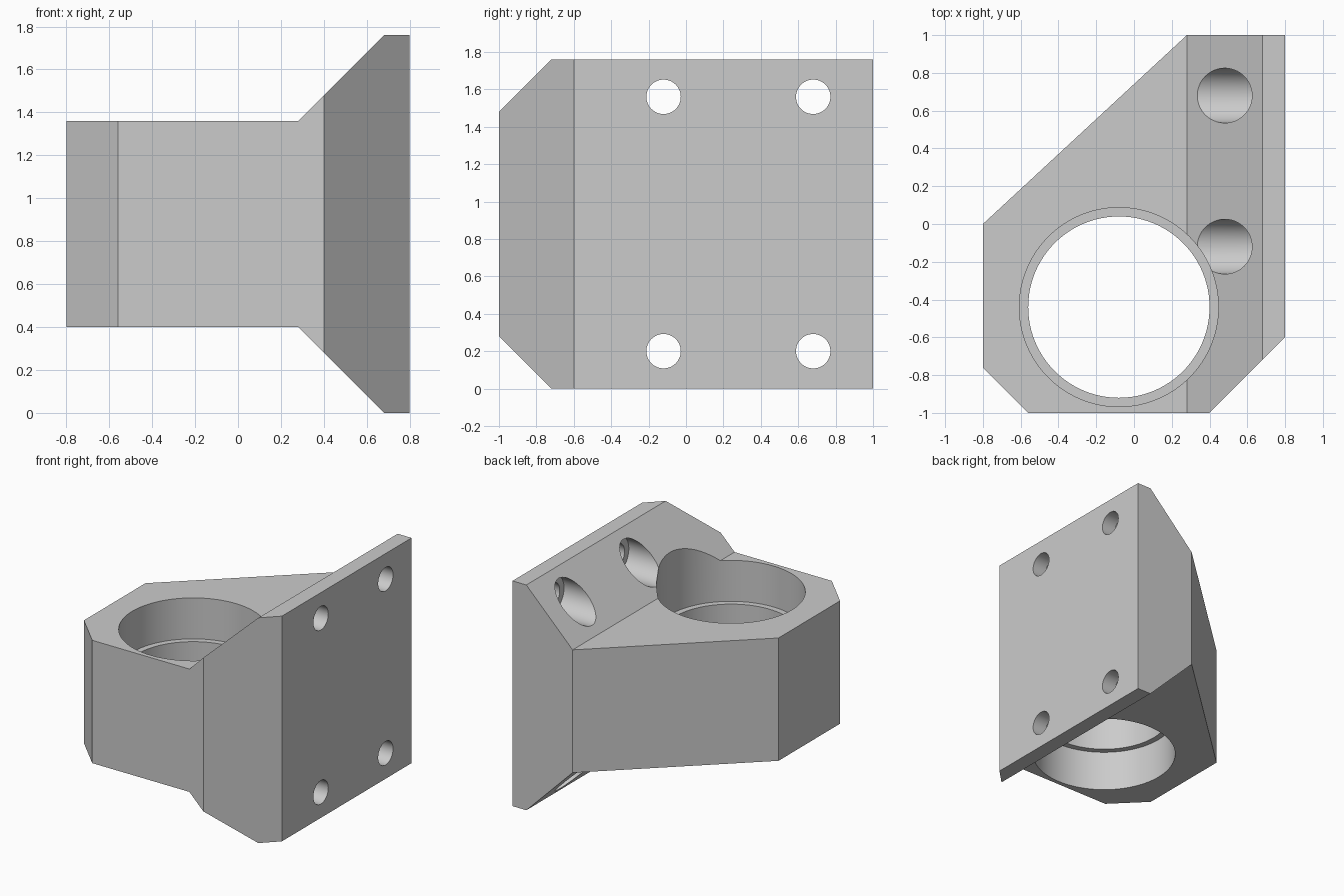
import bpy
import bmesh
from math import radians
from mathutils import Matrix, Vector

cube = bpy.data.objects.get("Cube")
if cube:
    bpy.data.objects.remove(cube, do_unlink=True)

grey = bpy.data.materials.new("plain grey")
grey.use_nodes = True
grey.diffuse_color = (0.6, 0.6, 0.6, 1)
grey.node_tree.nodes["Principled BSDF"].inputs["Base Color"].default_value = (0.6, 0.6, 0.6, 1)


def add_object(name, bm):
    bmesh.ops.recalc_face_normals(bm, faces=bm.faces)
    mesh = bpy.data.meshes.new(name)
    bm.to_mesh(mesh)
    bm.free()
    mesh.materials.append(grey)
    obj = bpy.data.objects.new(name, mesh)
    bpy.context.collection.objects.link(obj)
    return obj


def prism(name, points, offset):
    """Extrude a closed outline along an offset."""
    bm = bmesh.new()
    face = bm.faces.new([bm.verts.new(p) for p in points])
    result = bmesh.ops.extrude_face_region(bm, geom=[face])
    verts = [v for v in result["geom"] if isinstance(v, bmesh.types.BMVert)]
    bmesh.ops.translate(bm, verts=verts, vec=offset)
    return add_object(name, bm)


def cylinder(name, start, end, radius, segments):
    """Solid cylinder between two points."""
    a, b = Vector(start), Vector(end)
    turn = (b - a).to_track_quat("Z", "Y").to_matrix().to_4x4()
    bm = bmesh.new()
    bmesh.ops.create_cone(bm, cap_ends=True, segments=segments, radius1=radius,
                          radius2=radius, depth=(b - a).length,
                          matrix=Matrix.Translation((a + b) / 2) @ turn)
    return add_object(name, bm)


def combine(target, tool, operation):
    mod = target.modifiers.new("cut", "BOOLEAN")
    mod.operation, mod.object, mod.solver = operation, tool, "EXACT"
    bpy.context.view_layer.objects.active = target
    bpy.ops.object.modifier_apply(modifier=mod.name)
    bpy.data.objects.remove(tool, do_unlink=True)


# Bracket body: plan outline crossed with the flared side profile
plan = [(-0.8, 0), (-0.8, -0.76), (-0.56, -1), (0.4, -1),
        (0.8, -0.6), (0.8, 1), (0.28, 1)]
body = prism("mounting_bracket", [(x, y, -0.1) for x, y in plan], (0, 0, 2))
flare = [(-0.9, 0.4), (0.28, 0.4), (0.68, 0), (0.9, 0),
         (0.9, 1.76), (0.68, 1.76), (0.28, 1.36), (-0.9, 1.36)]
profile = prism("flare_profile", [(x, -1.1, z) for x, z in flare], (0, 2.2, 0))
combine(body, profile, "INTERSECT")

# Vertical bore with a narrower ring in the middle
for bottom, top, radius in ((1.04, 2, 0.527), (-0.2, 0.72, 0.527), (0.6, 1.2, 0.48)):
    bore = cylinder("bore_cutter", (-0.08, -0.44, bottom), (-0.08, -0.44, top), radius, 96)
    combine(body, bore, "DIFFERENCE")

# Screw holes through the plate, counterbored from the sloped side
for y in (-0.12, 0.68):
    for z in (0.2, 1.56):
        head = cylinder("head_cutter", (0.1, y, z), (0.68, y, z), 0.145, 64)
        combine(body, head, "DIFFERENCE")
        hole = cylinder("hole_cutter", (0.5, y, z), (1, y, z), 0.092, 48)
        combine(body, hole, "DIFFERENCE")

bpy.ops.object.select_all(action="DESELECT")
body.select_set(True)
bpy.context.view_layer.objects.active = body
bpy.ops.object.shade_smooth_by_angle(angle=radians(25))
